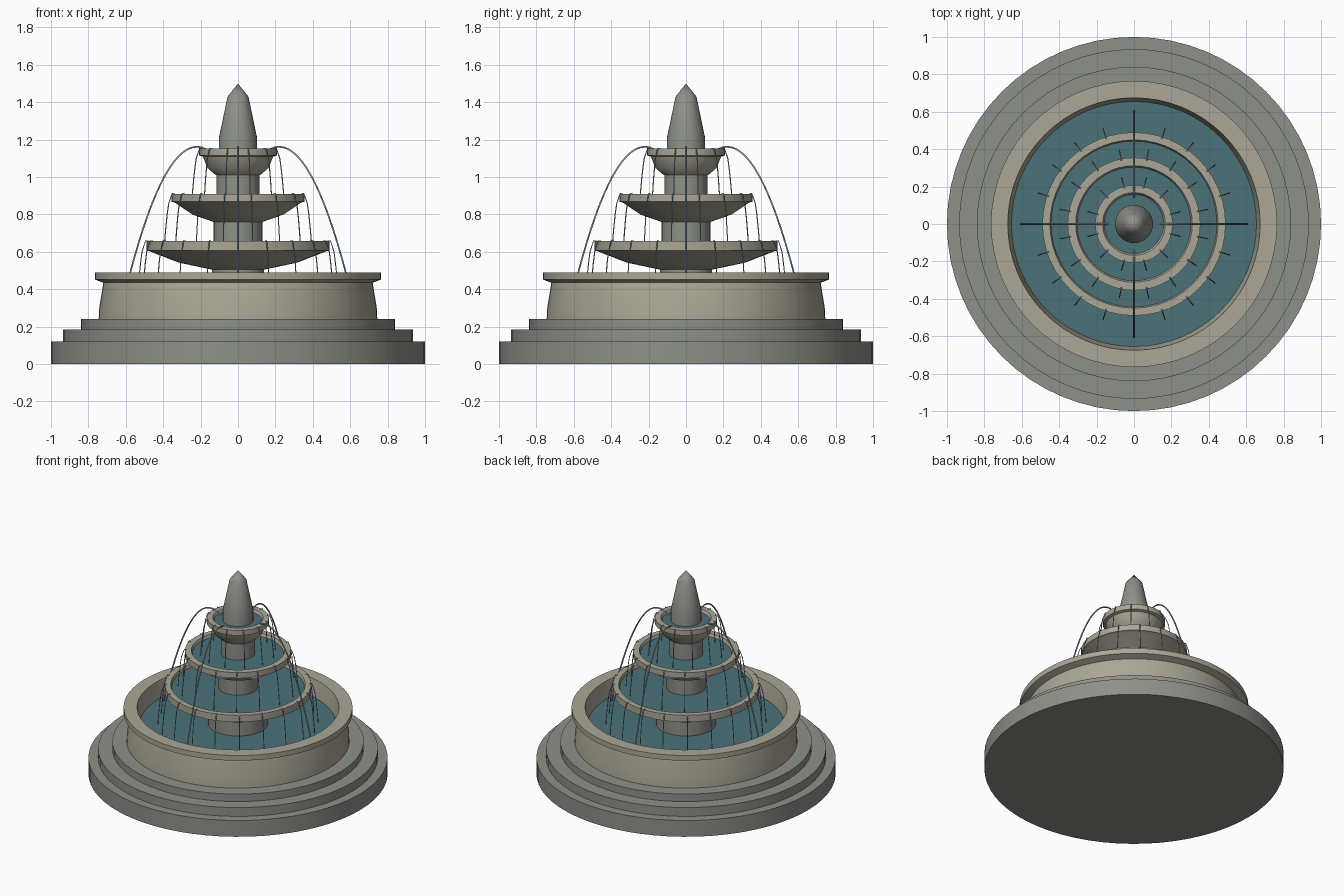
import bpy, bmesh
from math import sin, cos, pi, radians

if "Cube" in bpy.data.objects:
    bpy.data.objects.remove(bpy.data.objects["Cube"])

def material(name, rgb):
    m = bpy.data.materials.new(name)
    m.diffuse_color = (*rgb, 1)
    m.use_nodes = True
    m.node_tree.nodes["Principled BSDF"].inputs["Base Color"].default_value = m.diffuse_color
    return m

STONE = material("grey_stone", (0.27, 0.28, 0.25))
PALE = material("pale_stone", (0.41, 0.39, 0.31))
WATER = material("pool_water", (0.07, 0.17, 0.19))
SPRAY = material("falling_water", (0.30, 0.40, 0.45))

def lathe(name, profile, mat, n=64, closed=False):
    """Revolve (radius, z) points around the z axis."""
    bm = bmesh.new()
    rings = []
    for r, z in profile:
        if r < 1e-6:
            rings.append([bm.verts.new((0, 0, z))] * n)
        else:
            rings.append([bm.verts.new((r * cos(2 * pi * i / n), r * sin(2 * pi * i / n), z))
                          for i in range(n)])
    pairs = list(zip(rings, rings[1:]))
    if closed:
        pairs.append((rings[-1], rings[0]))
    for a, b in pairs:
        for i in range(n):
            j = (i + 1) % n
            bm.faces.new(list(dict.fromkeys((a[i], a[j], b[j], b[i]))))
    bmesh.ops.recalc_face_normals(bm, faces=bm.faces[:])
    me = bpy.data.meshes.new(name)
    bm.to_mesh(me)
    bm.free()
    ob = bpy.data.objects.new(name, me)
    bpy.context.collection.objects.link(ob)
    me.materials.append(mat)
    bpy.context.view_layer.objects.active = ob
    ob.select_set(True)
    bpy.ops.object.shade_smooth_by_angle(angle=radians(30))
    ob.select_set(False)
    return ob

def cylinder(name, r, z0, z1, mat, n=64):
    return lathe(name, [(0, z0), (r, z0), (r, z1), (0, z1)], mat, n)

def streams(name, path, count, offset, thickness):
    """Thin tubes following an (r, z) path, repeated around the axis."""
    cu = bpy.data.curves.new(name, 'CURVE')
    cu.dimensions = '3D'
    cu.bevel_depth = thickness
    cu.bevel_resolution = 1
    cu.use_fill_caps = True
    for k in range(count):
        a = 2 * pi * k / count + offset
        sp = cu.splines.new('POLY')
        sp.points.add(len(path) - 1)
        for p, (r, z) in zip(sp.points, path):
            p.co = (r * cos(a), r * sin(a), z, 1)
    cu.materials.append(SPRAY)
    ob = bpy.data.objects.new(name, cu)
    bpy.context.collection.objects.link(ob)

# Stepped base
for i, (r, z0, z1) in enumerate([(1.0, 0, 0.12), (0.935, 0.12, 0.185), (0.84, 0.185, 0.24)]):
    cylinder(f"base_step_{i + 1}", r, z0, z1, STONE)

# Pool wall with overhanging rim, and its water
lathe("pool_wall", [(0.745, 0.24), (0.742, 0.30), (0.72, 0.435), (0.765, 0.452), (0.765, 0.49),
                    (0.675, 0.49), (0.655, 0.37), (0.645, 0.24)], PALE, closed=True)
cylinder("pool_water", 0.66, 0.33, 0.37, WATER)

# Central plinth and columns
cylinder("plinth", 0.20, 0.24, 0.47, STONE, 32)
cylinder("neck", 0.14, 0.47, 0.52, STONE, 32)
cylinder("lower_column", 0.13, 0.54, 0.77, STONE, 32)
cylinder("upper_column", 0.115, 0.79, 1.03, STONE, 32)

# Three bowls: rim radius, wall thickness, foot radius, foot z, rim bottom z, rim top z, drips, drip end z
tiers = [("lower", 0.49, 0.04, 0.14, 0.505, 0.608, 0.658, 20, 0.0, 0.37),
         ("middle", 0.355, 0.043, 0.13, 0.76, 0.868, 0.91, 16, pi / 16, 0.64),
         ("upper", 0.208, 0.04, 0.118, 1.01, 1.115, 1.152, 12, pi / 12, 0.89)]
for name, r, t, foot, z0, z1, z2, count, off, end in tiers:
    mid = foot + (r - foot) * 0.5
    zm = z0 + (z1 - z0) * 0.36
    lathe(name + "_bowl", [(0, z0), (foot, z0), (mid, zm), (r - 0.02, z1 - 0.006), (r, z1), (r, z2),
                           (r - t, z2), (r - t - 0.015, z1 + 0.005), (foot, z0 + 0.05),
                           (0, z0 + 0.05)], PALE, 48)
    cylinder(name + "_bowl_water", r - t - 0.003, z2 - 0.03, z2 - 0.02, WATER, 48)
    # Drips spilling over the rim
    path = [(r - 0.012, z2)]
    for k in range(6):
        s = k / 5
        path.append((r + 0.004 + 0.042 * s ** 0.5, z2 + 0.002 + (end - z2) * s))
    streams(name + "_bowl_drips", path, count, off, 0.003)

# Finial spire
lathe("finial", [(0, 1.08), (0.102, 1.08), (0.102, 1.21), (0.056, 1.43), (0, 1.5)], STONE, 32)

# Four arching jets from the upper bowl into the pool
arc = [(0.12 + 0.485 * k / 20, 1.162 - 5.3 * (0.12 + 0.485 * k / 20 - 0.22) ** 2) for k in range(21)]
streams("arching_jets", arc, 4, 0.0, 0.005)
